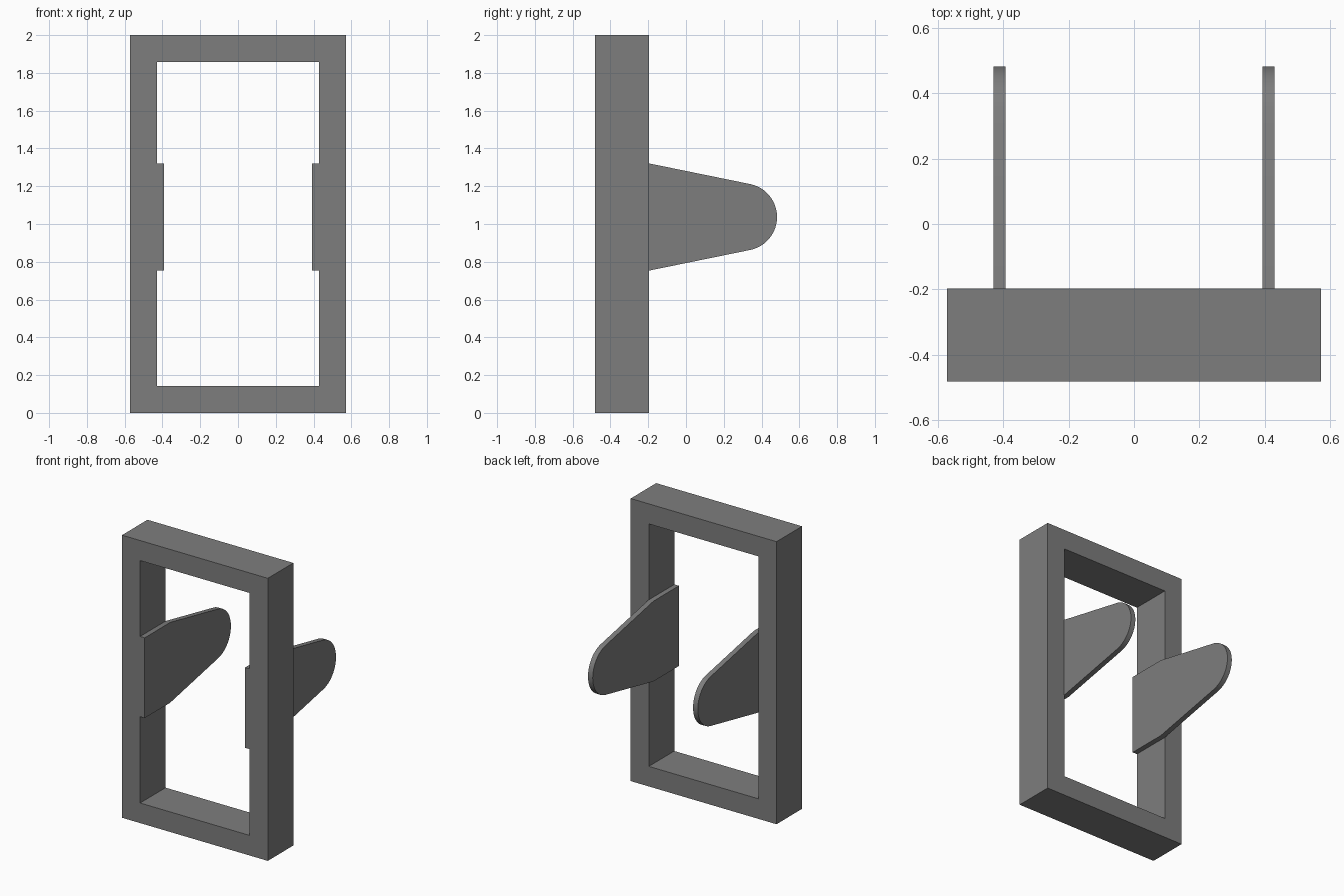
import bpy, bmesh
from math import sin, cos, radians

if "Cube" in bpy.data.objects:
    bpy.data.objects.remove(bpy.data.objects["Cube"])

dark_grey = bpy.data.materials.new("dark_grey")
dark_grey.diffuse_color = (0.207, 0.207, 0.207, 1)
dark_grey.use_nodes = True
dark_grey.node_tree.nodes["Principled BSDF"].inputs["Base Color"].default_value = dark_grey.diffuse_color


def finish(name, bm):
    """Turn a bmesh into a dark grey object."""
    bmesh.ops.recalc_face_normals(bm, faces=bm.faces)
    mesh = bpy.data.meshes.new(name)
    bm.to_mesh(mesh)
    bm.free()
    mesh.materials.append(dark_grey)
    obj = bpy.data.objects.new(name, mesh)
    bpy.context.collection.objects.link(obj)
    return obj


def plate(name, points, x0, x1):
    """Solid plate from a (y, z) outline, spanning x0 to x1."""
    bm = bmesh.new()
    face = bm.faces.new([bm.verts.new((x0, y, z)) for y, z in points])
    new = bmesh.ops.extrude_face_region(bm, geom=[face])['geom']
    bmesh.ops.translate(bm, vec=(x1 - x0, 0, 0),
                        verts=[v for v in new if isinstance(v, bmesh.types.BMVert)])
    obj = finish(name, bm)
    bpy.context.view_layer.objects.active = obj
    obj.select_set(True)
    bpy.ops.object.shade_smooth_by_angle(angle=radians(30))
    obj.select_set(False)


# Rectangular frame: bridge outer and inner loops, front and back
FRONT, BACK = -0.482, -0.197
W, H, T = 0.571, 2.0, 0.142
outer = [(-W, 0), (W, 0), (W, H), (-W, H)]
inner = [(-W + T, T), (W - T, T), (W - T, H - T), (-W + T, H - T)]
bm = bmesh.new()
rings = [[bm.verts.new((x, y, z)) for x, z in loop]
         for loop, y in ((outer, FRONT), (outer, BACK), (inner, BACK), (inner, FRONT))]
for a, b in zip(rings, rings[1:] + rings[:1]):
    for i in range(4):
        j = (i + 1) % 4
        bm.faces.new((a[i], a[j], b[j], b[i]))
finish("frame", bm)

# Bracket plates: straight inside the frame, tapering to a rounded tip behind
MID, HALF, R, SLOPE, STEPS = 1.037, 0.284, 0.178, 11.5, 24
tip = [radians(-90 + SLOPE + (180 - 2 * SLOPE) * i / STEPS) for i in range(STEPS + 1)]
profile = [(FRONT, MID - HALF), (BACK, MID - HALF)]
profile += [(0.482 - R + R * cos(a), MID + R * sin(a)) for a in tip]
profile += [(BACK, MID + HALF), (FRONT, MID + HALF)]
for side, sign in (("left", -1), ("right", 1)):
    plate(side + "_bracket", profile, sign * 0.393, sign * 0.43)
